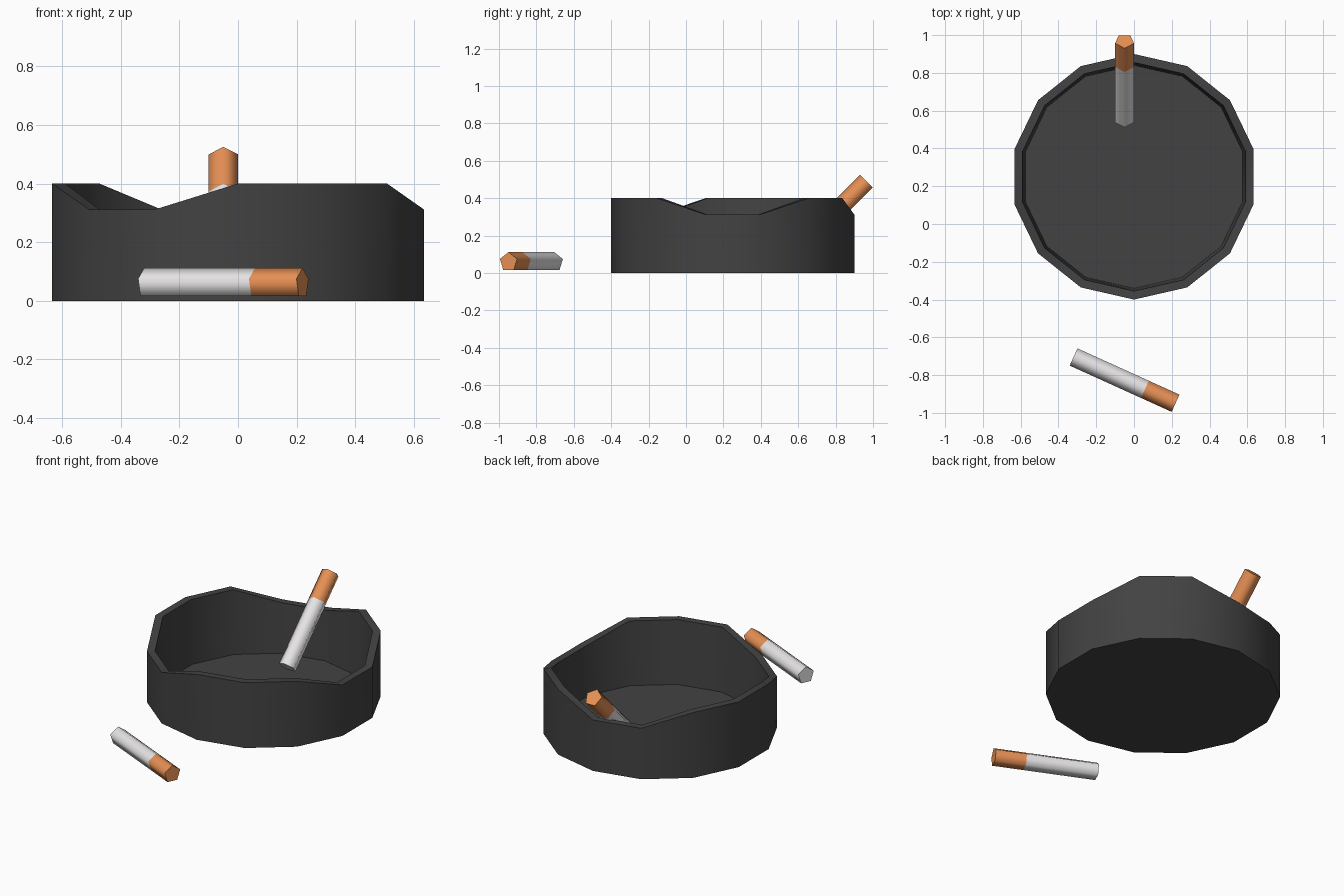
import bpy, bmesh, math
from mathutils import Vector

if "Cube" in bpy.data.objects:
    bpy.data.objects.remove(bpy.data.objects["Cube"])


def material(name, rgb):
    m = bpy.data.materials.new(name)
    m.diffuse_color = (*rgb, 1)
    m.use_nodes = True
    m.node_tree.nodes["Principled BSDF"].inputs["Base Color"].default_value = m.diffuse_color
    return m


CHARCOAL = material("charcoal", (0.055, 0.055, 0.055))
PAPER = material("paper_white", (0.8, 0.78, 0.78))
FILTER = material("filter_orange", (0.8, 0.28, 0.09))


def lathe_rings(name, rings, mats, mat_rule):
    """Skin a list of equal-length point rings, capping both ends."""
    bm = bmesh.new()
    vr = [[bm.verts.new(p) for p in ring] for ring in rings]
    n = len(vr[0])
    for i in range(len(vr) - 1):
        for k in range(n):
            f = bm.faces.new((vr[i][k], vr[i][(k + 1) % n],
                              vr[i + 1][(k + 1) % n], vr[i + 1][k]))
            f.material_index = mat_rule(i)
    bm.faces.new(vr[0]).material_index = mat_rule(0)
    bm.faces.new(vr[-1]).material_index = mat_rule(len(vr) - 2)
    bmesh.ops.recalc_face_normals(bm, faces=bm.faces)
    me = bpy.data.meshes.new(name)
    bm.to_mesh(me)
    bm.free()
    for m in mats:
        me.materials.append(m)
    ob = bpy.data.objects.new(name, me)
    bpy.context.collection.objects.link(ob)
    return ob


def smooth(ob, angle):
    bpy.ops.object.select_all(action='DESELECT')
    ob.select_set(True)
    bpy.context.view_layer.objects.active = ob
    bpy.ops.object.shade_smooth_by_angle(angle=math.radians(angle))


# Ashtray bowl: 14 sides, three two-vertex rests dipped into the rim
SIDES, NOTCHES = 14, {0, 3, 4, 8, 9, 13}


def bowl_ring(r, z=None):
    pts = []
    for k in range(SIDES):
        a = 2 * math.pi * k / SIDES
        h = z if z is not None else (0.312 if k in NOTCHES else 0.4)
        pts.append((r * math.sin(a), 0.25 + r * math.cos(a), h))
    return pts


bowl = lathe_rings("ashtray_bowl",
                   [bowl_ring(0.65, 0), bowl_ring(0.65), bowl_ring(0.605), bowl_ring(0.59, 0.01)],
                   [CHARCOAL], lambda i: 0)
smooth(bowl, 30)


# Cigarettes: five-sided prisms, paper up to 70 % and filter beyond
def cigarette(name, filter_end, axis, up, length=0.593, r=0.0526):
    end, axis, up = Vector(filter_end), Vector(axis).normalized(), Vector(up).normalized()
    side = axis.cross(up)
    rings = []
    for d in (length, 0.178, 0):
        c = end - axis * d
        rings.append([c + r * (up * math.cos(t) + side * math.sin(t))
                      for t in (2 * math.pi * k / 5 for k in range(5))])
    ob = lathe_rings(name, rings, [PAPER, FILTER], lambda i: i)
    smooth(ob, 80)


cigarette("cigarette_on_table", (0.22, -0.949, 0.059), (0.54, -0.245, 0), (0, 0, 1))
cigarette("cigarette_on_rim", (-0.05, 0.968, 0.488), (0, 1, 1), (0, -1, 1))
